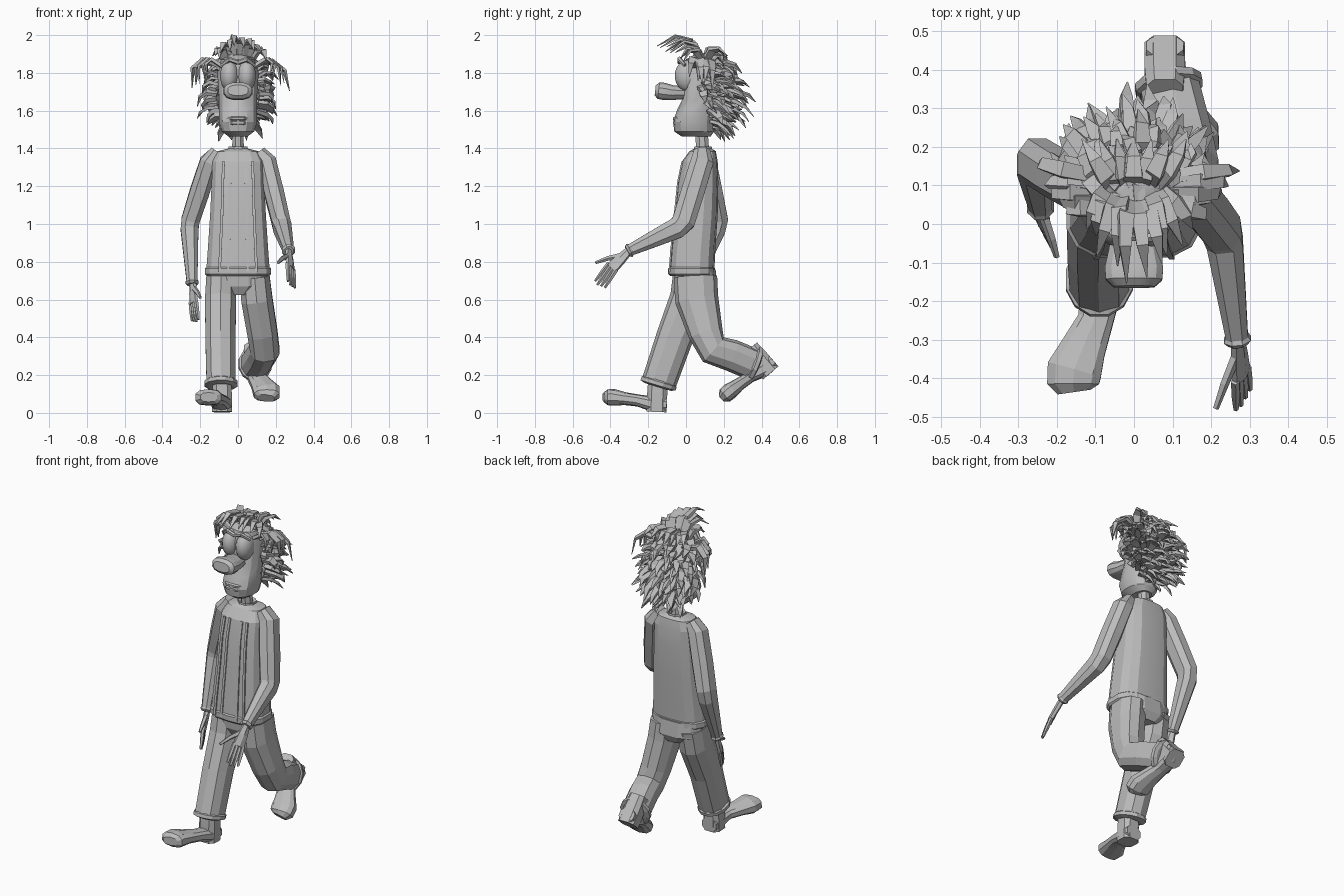
import bpy, bmesh, math, random
from mathutils import Vector, Matrix

random.seed(4)
cube = bpy.data.objects.get("Cube")
if cube:
    bpy.data.objects.remove(cube, do_unlink=True)

grey = bpy.data.materials.new("plain grey")
grey.use_nodes = True
tone = (0.5, 0.5, 0.5, 1)
grey.diffuse_color = tone
grey.node_tree.nodes["Principled BSDF"].inputs["Base Color"].default_value = tone


def finish(name, bm, smooth=None):
    bmesh.ops.recalc_face_normals(bm, faces=bm.faces)
    mesh = bpy.data.meshes.new(name)
    bm.to_mesh(mesh)
    bm.free()
    mesh.materials.append(grey)
    obj = bpy.data.objects.new(name, mesh)
    bpy.context.collection.objects.link(obj)
    if smooth:
        bpy.ops.object.select_all(action="DESELECT")
        obj.select_set(True)
        bpy.context.view_layer.objects.active = obj
        bpy.ops.object.shade_smooth_by_angle(angle=math.radians(smooth))
    return obj


def add_tube(bm, path, radii, sides=8, side=(1, 0, 0), normal=None, square=1.0):
    """Loft rings along a path; radii are (along the side axis, across it)."""
    pts = [Vector(p) for p in path]
    rings = []
    for i, p in enumerate(pts):
        a, b = pts[max(i - 1, 0)], pts[min(i + 1, len(pts) - 1)]
        t = Vector(normal) if normal else (b - a).normalized()
        u = Vector(side)
        u = (u - t * u.dot(t)).normalized()
        v = t.cross(u)
        ru, rv = radii[i]
        ring = []
        for k in range(sides):
            ang = 2 * math.pi * (k + 0.5) / sides
            c, s = math.cos(ang), math.sin(ang)
            c = math.copysign(abs(c) ** square, c)
            s = math.copysign(abs(s) ** square, s)
            ring.append(bm.verts.new(p + u * ru * c + v * rv * s))
        rings.append(ring)
    for r, q in zip(rings, rings[1:]):
        for k in range(sides):
            j = (k + 1) % sides
            bm.faces.new((r[k], r[j], q[j], q[k]))
    bm.faces.new(rings[0])
    bm.faces.new(rings[-1])


def tube(name, path, radii, smooth=None, **kw):
    bm = bmesh.new()
    add_tube(bm, path, radii, **kw)
    return finish(name, bm, smooth)


def stack(name, sections, smooth=None, **kw):
    """Horizontal sections: height, centre y, half width, half depth."""
    return tube(name, [(0, y, z) for z, y, w, d in sections],
                [(w, d) for z, y, w, d in sections], smooth, normal=(0, 0, 1), **kw)


def ball(name, centre, radii):
    bm = bmesh.new()
    m = Matrix.Translation(centre) @ Matrix.Diagonal((*radii, 1))
    bmesh.ops.create_uvsphere(bm, u_segments=14, v_segments=9, radius=1, matrix=m)
    return finish(name, bm, 40)


# Shirt with hem, panel seams and collar
stack("shirt", [(.74, .03, .172, .12), (.86, .037, .163, .118), (1.05, .053, .15, .115),
                (1.22, .063, .142, .108), (1.33, .073, .138, .095), (1.385, .088, .11, .07),
                (1.4, .09, .05, .045)], 12, sides=14, square=.7)
stack("shirt_hem", [(.725, .03, .168, .115), (.735, .03, .178, .124),
                    (.765, .03, .178, .124), (.775, .03, .166, .115)], sides=14, square=.7)
for sx, label in ((-1, "right"), (1, "left")):
    for x, kind in ((.045, "placket"), (.085, "panel_seam")):
        tube(f"{label}_{kind}", [(sx * x * 1.15, -.088, .745), (sx * x * 1.1, -.079, .86),
                                 (sx * x, -.06, 1.05), (sx * x * .95, -.043, 1.22),
                                 (sx * x * .9, -.02, 1.33)], [(.01, .006)] * 5, sides=4)
stack("collar", [(1.36, .09, .06, .055), (1.41, .09, .055, .05), (1.4, .09, .035, .035)])
stack("neck", [(1.36, .09, .035, .038), (1.52, .08, .03, .035)])

# Trousers
stack("trouser_hips", [(.625, .055, .08, .09), (.67, .053, .168, .115), (.76, .045, .165, .115)],
      sides=12, square=.8)
tube("right_trouser_leg", [(-.088, .045, .72), (-.092, .025, .6), (-.093, -.06, .4),
                           (-.09, -.145, .155)],
     [(.083, .115), (.086, .112), (.083, .098), (.08, .092)], sides=10, square=.85)
tube("left_trouser_leg", [(.088, .05, .72), (.1, .057, .6), (.13, .105, .42), (.142, .145, .335),
                          (.122, .24, .305), (.09, .36, .255)],
     [(.083, .115), (.086, .115), (.083, .092), (.08, .085), (.08, .085), (.08, .085)],
     sides=10, square=.85)


def cuff(name, centre, direction):
    c, d = Vector(centre), Vector(direction).normalized()
    tube(name, [c - d * .018, c - d * .01, c + d * .01, c + d * .018],
         [(.08, .085), (.09, .1), (.09, .1), (.07, .075)], sides=12)


cuff("right_trouser_cuff", (-.09, -.145, .155), (0, -.3, -1))
cuff("left_trouser_cuff", (.09, .36, .257), (-.2, 1, -.4))


# Shoes share one shape with the back of the heel at its origin
def shoe(name, sx, place, pitch):
    bm = bmesh.new()
    add_tube(bm, [(0, -.05, .17), (0, -.052, .1), (0, -.056, .0)],
             [(.05, .053), (.055, .056), (.055, .056)], sides=8, square=.65)
    add_tube(bm, [(0, -.002, .038), (0, -.07, .04), (sx * .015, -.15, .06), (sx * .045, -.22, .07),
                  (sx * .07, -.28, .077), (sx * .073, -.315, .078), (sx * .07, -.336, .078)],
             [(.05, .038), (.055, .042), (.048, .032), (.06, .034), (.074, .044), (.07, .042),
              (.045, .025)], sides=10, square=.75)
    bmesh.ops.transform(bm, verts=bm.verts,
                        matrix=Matrix.Translation(place) @ Matrix.Rotation(pitch, 4, "X"))
    finish(name, bm, 12)


shoe("right_shoe", -1, (-.085, -.1, .005), 0)
shoe("left_shoe", 1, (.08, .49, .25), math.radians(43))


# Sleeves and hands
def arm(label, shoulder, elbow, wrist):
    s, e, w = Vector(shoulder), Vector(elbow), Vector(wrist)
    sx = math.copysign(1, s.x)
    tube(label + "_sleeve", [s + Vector((-sx * .04, 0, .055)), s, s.lerp(e, .5), e - (e - s) * .06,
                             e + (w - e) * .1, e.lerp(w, .6), w],
         [(.035, .045), (.053, .064), (.055, .066), (.052, .065), (.05, .06), (.039, .045),
          (.03, .032)], sides=8, square=.8)
    d = (w - e).normalized()
    tube(label + "_sleeve_cuff", [w - d * .012, w, w + d * .012],
         [(.032, .033), (.038, .04), (.028, .03)], sides=8)


def hand(label, wrist, knuckle, tip, spread, thumb):
    w, k, t = Vector(wrist), Vector(knuckle), Vector(tip)
    s = Vector(spread).normalized()
    bm = bmesh.new()
    add_tube(bm, [w, w.lerp(k, .5), k], [(.022, .017), (.033, .017), (.04, .015)], sides=6, side=s)
    for i in range(4):
        off = (i - 1.5) * .02
        end = t + s * off * 1.2 - (t - k) * .07 * abs(i - 2)
        root = k + s * off - (t - k) * .1
        add_tube(bm, [root, root.lerp(end, .55), end],
                 [(.012, .012), (.011, .011), (.007, .007)], sides=5, side=s)
    base = w.lerp(k, .3)
    add_tube(bm, [base, base.lerp(Vector(thumb), .55) + s * .008, thumb],
             [(.018, .014), (.013, .012), (.008, .008)], sides=5, side=s)
    finish(label + "_hand", bm)


arm("left", (.152, .085, 1.33), (.232, -.02, .992), (.268, -.3, .86))
hand("left", (.268, -.295, .865), (.278, -.395, .765), (.283, -.462, .67),
     (-.5, -.65, .57), (.212, -.478, .795))
arm("right", (-.152, .1, 1.33), (-.258, .165, 1.0), (-.243, .045, .69))
hand("right", (-.24, .05, .7), (-.235, .0, .58), (-.225, -.035, .48),
     (.45, -.85, .2), (-.2, -.085, .61))

# Head, nose, eyes and mouth
stack("head", [(1.462, .055, .05, .075), (1.49, .043, .088, .105), (1.54, .04, .104, .108),
               (1.61, .055, .102, .1), (1.66, .072, .102, .092), (1.8, .085, .112, .11),
               (1.87, .085, .09, .088), (1.9, .08, .03, .03)], 25, sides=14, square=.9)
tube("nose", [(0, .0, 1.695), (0, -.07, 1.695), (0, -.115, 1.702), (0, -.145, 1.706),
              (0, -.163, 1.708)],
     [(.055, .034), (.068, .04), (.078, .047), (.075, .045), (.055, .028)], 30, sides=12, square=.8)
for sx, label in ((-1, "right"), (1, "left")):
    ball(label + "_eye", (sx * .046, .008, 1.785), (.05, .068, .083))
    tube(label + "_eyelid", [(0, -.035, 1.855), (sx * .045, -.035, 1.872), (sx * .088, -.005, 1.84)],
         [(.01, .012), (.013, .015), (.008, .01)], sides=6, side=(0, 1, 0))
for z, label in ((1.555, "upper"), (1.533, "lower")):
    tube(label + "_lip", [(-.06, -.035, z), (-.03, -.06, z + .003), (.03, -.06, z + .003),
                          (.06, -.035, z)],
         [(.006, .008), (.012, .011), (.012, .011), (.006, .008)], sides=6, side=(0, 1, 0))


# Hair made of bent, pointed locks
def lock(bm, root, mid, tip, width):
    a, b, c = Vector(root), Vector(mid), Vector(tip)
    path = [a * (1 - t) ** 2 + b * 2 * t * (1 - t) + c * t * t for t in (0, .35, .7, 1)]
    side = (c - a).cross(Vector((random.uniform(-.6, .6), random.uniform(-.6, .6), 1)))
    add_tube(bm, path, [(width, width * .5), (width * 1.2, width * .55),
                        (width * .9, width * .4), (.002, .002)], sides=4, side=side)


def wobble(size):
    return Vector([random.uniform(-size, size) for _ in range(3)])


bm = bmesh.new()
count = 260
for i in range(count):
    h = 1 - 2 * (i + .5) / count
    az = i * math.pi * (3 - math.sqrt(5))
    r = math.sqrt(1 - h * h)
    d = Vector((r * math.cos(az), r * math.sin(az), h))
    hairline = -.2 - .2 * max(h, 0) + .6 * max(-h, 0)
    if d.y < hairline - (.35 if h > .8 else 0):
        continue
    root = Vector((0, .1, 1.685)) + Vector((d.x * .11, d.y * .1, d.z * .19))
    size = random.uniform(.65, 1.25)
    mid = root + Vector((d.x * .075, d.y * .08 + .01, d.z * .04 + .02)) * size
    tip = root + Vector((d.x * .085, d.y * .085 + .045, d.z * .03 - .045)) * size
    lock(bm, root, mid + wobble(.02), tip + wobble(.03), random.uniform(.02, .03))
finish("back_hair", bm)

bm = bmesh.new()
for sx in (-1, 1):
    # Forelocks arching up and over the brow
    for i in range(5):
        f = i / 4
        root = (sx * (.01 + .06 * f), .07 + .02 * f, 1.86)
        mid = Vector((sx * (.02 + .1 * f), .03 + .03 * f, 2.08 - .1 * f)) + wobble(.02)
        tip = Vector((sx * (.03 + .11 * f), -.14 + .12 * f, 1.945 - .07 * f)) + wobble(.02)
        lock(bm, root, mid, tip, .024)
    # Side curls hanging outwards
    for i in range(5):
        f = i / 4
        root = (sx * .08, .04 + .08 * f, 1.83)
        mid = Vector((sx * (.2 + .07 * f), .03 + .12 * f, 1.93)) + wobble(.02)
        tip = Vector((sx * (.17 + .085 * f), .02 + .13 * f, 1.76 - .04 * f)) + wobble(.02)
        lock(bm, root, mid, tip, .024)
    # Crown locks falling backwards
    for i in range(4):
        root = (sx * .02 * i, .1, 1.86)
        mid = Vector((sx * .03 * i, .13, 1.99)) + wobble(.02)
        lock(bm, root, mid, (sx * .045 * i, .22, 1.86 + .01 * i), .026)
finish("top_hair", bm)
